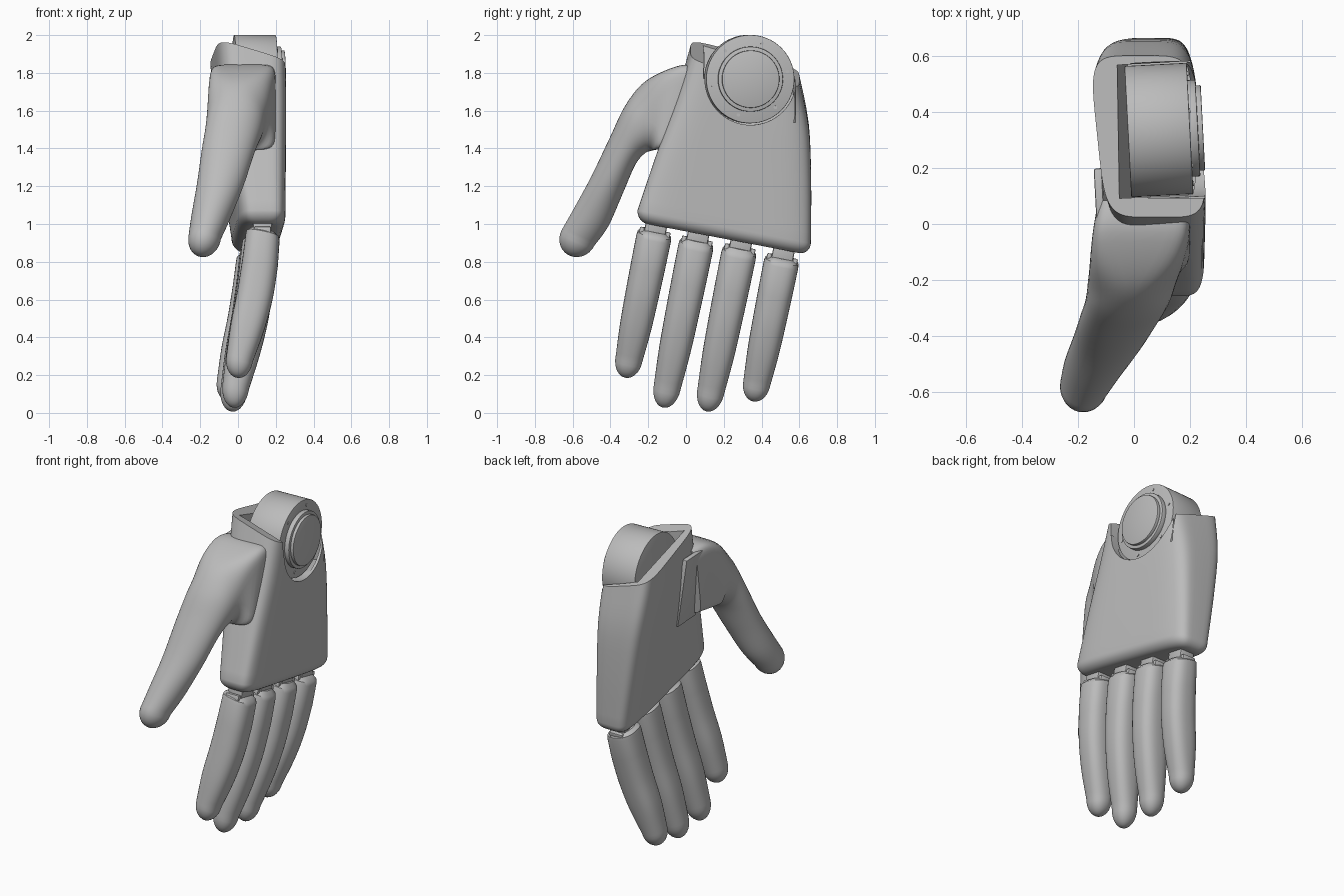
import bpy, bmesh, math
from mathutils import Vector, Matrix

cube = bpy.data.objects.get("Cube")
if cube:
    bpy.data.objects.remove(cube, do_unlink=True)

grey = bpy.data.materials.new("light_grey")
grey.use_nodes = True
grey.diffuse_color = (0.5, 0.5, 0.5, 1)
grey.node_tree.nodes["Principled BSDF"].inputs["Base Color"].default_value = (0.5, 0.5, 0.5, 1)


def finish(name, bm):
    bmesh.ops.recalc_face_normals(bm, faces=bm.faces)
    mesh = bpy.data.meshes.new(name)
    bm.to_mesh(mesh)
    bm.free()
    mesh.materials.append(grey)
    ob = bpy.data.objects.new(name, mesh)
    bpy.context.collection.objects.link(ob)
    smooth(ob)
    return ob


def smooth(ob):
    bpy.ops.object.select_all(action='DESELECT')
    ob.select_set(True)
    bpy.context.view_layer.objects.active = ob
    bpy.ops.object.shade_smooth_by_angle(angle=math.radians(35))


def section(c, u, v, n):
    """Centre, two half-axes and squareness of a cross-section."""
    return Vector(tuple(c) + tuple(u) + tuple(v) + (n,))


def refine(secs, steps):
    """Catmull-Rom interpolation between cross-sections."""
    out = []
    for i in range(len(secs) - 1):
        a, b, c, d = (secs[max(0, min(len(secs) - 1, i + k))] for k in (-1, 0, 1, 2))
        for s in range(steps):
            t = s / steps
            out.append(b + (c - a) * (t / 2) + (a * 2 - b * 5 + c * 4 - d) * (t * t / 2)
                       + (b * 3 - a - c * 3 + d) * (t ** 3 / 2))
    return out + [secs[-1]]


def loft(name, secs, steps, dome, inset=1, count=40):
    """Skin the sections; round the last end over dome, drawing in by at most inset."""
    secs = refine(secs, steps)
    last = secs[-1]
    for k in range(1, 8):
        a = math.pi / 2 * k / 7.3
        axes = [Vector(last[i:i + 3]) for i in (3, 6)]
        axes = [w * (1 - (1 - math.cos(a)) * min(1, inset / w.length)) for w in axes]
        secs.append(section(Vector(last[0:3]) + Vector(dome) * math.sin(a), *axes, last[9]))
    bm = bmesh.new()
    rings = []
    for s in secs:
        c, u, v, n = Vector(s[0:3]), Vector(s[3:6]), Vector(s[6:9]), s[9]
        ring = []
        for i in range(count):
            a = math.tau * (i + 0.5) / count
            ca, sa = math.cos(a), math.sin(a)
            p = c + u * math.copysign(abs(ca) ** (2 / n), ca) + v * math.copysign(abs(sa) ** (2 / n), sa)
            ring.append(bm.verts.new(p))
        rings.append(ring)
    for r, q in zip(rings, rings[1:]):
        for i in range(count):
            j = (i + 1) % count
            bm.faces.new((r[i], r[j], q[j], q[i]))
    bm.faces.new(rings[0])
    bm.faces.new(rings[-1])
    return finish(name, bm)


def box(name, centre, size, rot=Matrix(), bevel=0):
    bm = bmesh.new()
    m = Matrix.Translation(centre) @ rot.to_4x4() @ Matrix.Diagonal((*size, 1))
    bmesh.ops.create_cube(bm, size=1, matrix=m)
    if bevel:
        bmesh.ops.bevel(bm, geom=bm.edges[:], offset=bevel, segments=2, affect='EDGES', profile=0.5)
    return finish(name, bm)


HUB = Vector((0, 0.33, 1.767))
TURN = Matrix.Rotation(math.radians(3), 4, 'Z')


def disc(name, x0, x1, radius, offset=(0, 0), sides=64, bevel=0.004):
    """Cylinder along the slightly turned wrist axis."""
    bm = bmesh.new()
    m = (Matrix.Translation(HUB) @ TURN @ Matrix.Translation(((x0 + x1) / 2, *offset))
         @ Matrix.Rotation(math.pi / 2, 4, 'Y'))
    bmesh.ops.create_cone(bm, cap_ends=True, segments=sides, radius1=radius, radius2=radius,
                          depth=x1 - x0, matrix=m)
    if bevel:
        rims = [e for e in bm.edges if any(len(f.verts) > 4 for f in e.link_faces)]
        bmesh.ops.bevel(bm, geom=rims, offset=bevel, segments=2, affect='EDGES', profile=0.5)
    return finish(name, bm)


# Palm: tapering shell, lofted from the sloping wrist rim to the knuckle edge
palm = loft("palm", [
    section((0.053, 0.312, 1.845), (0.184, 0, -0.056), (-0.03, 0.288, -0.078), 5),
    section((0.064, 0.300, 1.60), (0.176, 0, -0.03), (-0.03, 0.35, -0.078), 5),
    section((0.085, 0.255, 1.30), (0.154, 0, 0), (-0.028, 0.408, -0.08), 5),
    section((0.108, 0.202, 0.985), (0.129, 0, 0), (-0.026, 0.459, -0.088), 5),
], steps=4, dome=(0, -0.005, -0.062), inset=0.06, count=72)

# Wrist pocket with a leaning inner wall, and the round notch in the palm side
lean = TURN @ Matrix.Rotation(math.radians(-7), 4, 'Y')
cutters = [box("pocket_cutter", (0.06, 0.335, 1.87), (0.23, 0.475, 0.7), lean),
           disc("notch_cutter", 0.0, 0.5, 0.243, bevel=0),
           box("slot_cutter", (0.25, 0.335, 2.02), (0.4, 0.483, 0.5))]
for cutter in cutters:
    mod = palm.modifiers.new("cut", 'BOOLEAN')
    mod.operation = 'DIFFERENCE'
    mod.solver = 'EXACT'
    mod.object = cutter
    bpy.context.view_layer.objects.active = palm
    bpy.ops.object.modifier_apply(modifier=mod.name)
    bpy.data.objects.remove(cutter, do_unlink=True)
smooth(palm)

# Wrist drum with stepped cover and screws
disc("wrist_drum", -0.022, 0.20, 0.234)
disc("wrist_flange", 0.19, 0.228, 0.172)
disc("wrist_cover", 0.22, 0.246, 0.152)
for k in range(6):
    a = math.tau * k / 6 + 0.2
    disc("wrist_screw", 0.195, 0.204, 0.009, (0.2 * math.cos(a), 0.2 * math.sin(a)), 12, 0)

# Thumb: saddle plate flowing into a round digit
# each row: upper y, z, lower y, z, least x, greatest x, squareness
rows = [(0.085, 1.83, 0.03, 1.41, -0.13, 0.195, 8),
        (-0.03, 1.84, -0.14, 1.395, -0.15, 0.197, 8),
        (-0.21, 1.76, -0.18, 1.388, -0.163, 0.155, 2.8),
        (-0.32, 1.63, -0.22, 1.372, -0.172, 0.128, 2.2),
        (-0.40, 1.465, -0.27, 1.31, -0.192, 0.088, 2.1),
        (-0.50, 1.255, -0.335, 1.16, -0.218, 0.03, 2),
        (-0.595, 1.08, -0.41, 0.99, -0.248, -0.04, 2),
        (-0.66, 0.965, -0.485, 0.885, -0.263, -0.09, 2)]
loft("thumb", [section(((x0 + x1) / 2, (yu + yl) / 2, (zu + zl) / 2), ((x1 - x0) / 2, 0, 0),
                       (0, (yu - yl) / 2, (zu - zl) / 2), n)
               for yu, zu, yl, zl, x0, x1, n in rows],
     steps=5, dome=(-0.01, -0.045, -0.092))
# Flap of the saddle plate lying along the inner side of the palm
box("thumb_flap", (-0.094, 0.1, 1.6), (0.03, 0.2, 0.44),
    TURN @ Matrix.Rotation(math.radians(-8), 4, 'Y').inverted().inverted(), 0.008)

# Fingers with chamfered tops and hinge blocks: top point and length
along = Vector((0, -0.2, -0.98))
across = Vector((0, 0.98, -0.2))
fingers = {"index": ((0.13, -0.163, 0.965), 0.79), "middle": ((0.11, 0.06, 0.918), 0.903),
           "ring": ((0.10, 0.287, 0.877), 0.882), "little": ((0.08, 0.511, 0.825), 0.775)}
for label, (top, length) in fingers.items():
    top = Vector(top)

    def ring(t, hx, hy, shift, n=2.6):
        return section(top + along * (length * t) + Vector((shift, 0, 0)),
                       (hx, 0, -hx * 0.2), across * hy, n)

    body = [ring(0.22, 0.094, 0.092, -0.013), ring(0.44, 0.094, 0.089, -0.04),
            ring(0.66, 0.088, 0.084, -0.08), ring(0.88, 0.070, 0.072, -0.122, 2.2)]
    head = [ring(0, 0.062, 0.066, 0), ring(0.025, 0.086, 0.09, 0), ring(0.05, 0.09, 0.093, 0)]
    loft(label + "_finger", head + refine(body, 4), steps=1,
         dome=along * (length * 0.125) + Vector((-0.015, 0, 0)), count=32)
    tilt = Matrix.Rotation(-0.2, 4, 'X')
    box(label + "_hinge", top - along * 0.03, (0.1, 0.115, 0.13), tilt, 0.01)
    # Small knuckle lugs either side of the hinge
    for side in (-1, 1):
        box(label + "_lug", top + across * (0.07 * side) + along * 0.012, (0.09, 0.025, 0.035), tilt, 0.006)
